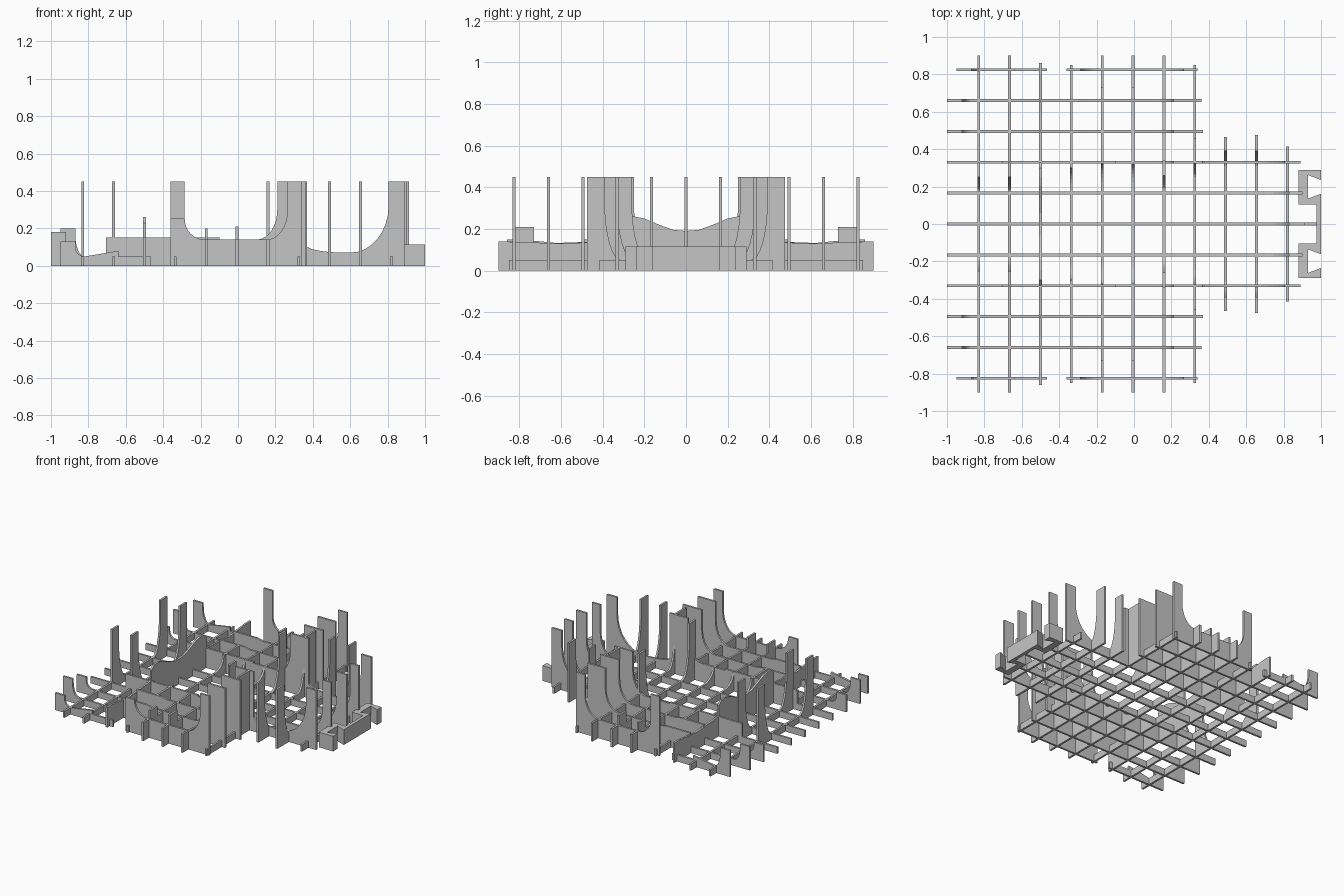
import bpy
import bmesh
from math import sin, cos, pi

cube = bpy.data.objects.get("Cube")
if cube:
    bpy.data.objects.remove(cube, do_unlink=True)

# Shared dimensions
THICK = 0.015
TALL = 0.45      # full height posts
STRIP = 0.05     # low base strips
WING = 0.14      # wing bed
WALL = 0.15      # dividing walls
PITCH = 0.165    # rib spacing

grey = bpy.data.materials.new("plain_grey")
grey.use_nodes = True
grey.diffuse_color = (0.56, 0.56, 0.56, 1)
grey.node_tree.nodes["Principled BSDF"].inputs["Base Color"].default_value = grey.diffuse_color


def plate(name, outline, place, direction):
    """Extrude a flat outline; place() maps outline points into space."""
    mesh = bpy.data.meshes.new(name)
    bm = bmesh.new()
    face = bm.faces.new([bm.verts.new(place(a, b)) for a, b in outline])
    extruded = bmesh.ops.extrude_face_region(bm, geom=[face])
    moved = [v for v in extruded["geom"] if isinstance(v, bmesh.types.BMVert)]
    bmesh.ops.translate(bm, verts=moved, vec=direction)
    bmesh.ops.recalc_face_normals(bm, faces=bm.faces[:])
    bm.to_mesh(mesh)
    bm.free()
    mesh.materials.append(grey)
    obj = bpy.data.objects.new(name, mesh)
    bpy.context.collection.objects.link(obj)


def fall(wall, top, end, floor, steps=8):
    """Quarter ellipse falling from a vertical wall to a flat floor."""
    angles = [pi / 2 * i / steps for i in range(steps + 1)]
    return [(wall + (end - wall) * (1 - cos(a)), floor + (top - floor) * (1 - sin(a)))
            for a in angles]


def rise(start, floor, wall, top):
    return fall(wall, top, start, floor)[::-1]


def close(top):
    return [(top[0][0], 0)] + top + [(top[-1][0], 0)]


def long_rib(name, y, top):
    plate(name, close(top), lambda a, b: (a, y - THICK / 2, b), (0, THICK, 0))


def cross_rib(name, x, half):
    """Half profile runs from the middle outwards and is mirrored."""
    top = [(-t, z) for t, z in half[::-1] if t > 0] + half
    plate(name, close(top), lambda a, b: (x - THICK / 2, a, b), (THICK, 0, 0))


def step(t, low, high):
    return [(t, low), (t, high)]


def tail_bed(end, height):
    """Raised tail stop falling into the tail bed."""
    stop = end + 0.08
    return [(end, height), (stop, height)] + fall(stop, height - 0.03, stop + 0.05, STRIP)


def wing_post(inner, end):
    """Wing bed curving up into the leading post."""
    return rise(inner - 0.11, WING, inner, 0.3) + [(inner, TALL), (end, TALL)]


# Ribs along the length
for side, word in ((-1, "right"), (1, "left")):
    # outermost ribs: a tail piece and a wing piece, taller on the left
    y = side * PITCH * 5
    stop, rear = (0.2, TALL) if side > 0 else (0.13, 0.255)
    long_rib(word + "_tail_tip_rib", y,
             tail_bed(-0.95, stop) + step(-0.64, 0.08, STRIP) + [(-0.465, STRIP)])
    long_rib(word + "_wing_tip_rib", y,
             [(-0.36, rear), (-0.285, rear)] + fall(-0.285, 0.25, -0.18, WING)
             + wing_post(0.265, 0.34))

    # wing ribs
    for n, stop, end in ((4, 0.18, 0.36), (3, 0.13, 0.37)):
        long_rib(word + "_wing_rib", side * PITCH * n,
                 tail_bed(-1, stop) + step(-0.5, STRIP, WALL)
                 + [(-0.3, WALL), (-0.25, WING)] + wing_post(0.21, end))

    # body side ribs with the nose well
    long_rib(word + "_body_side_rib", side * PITCH * 2,
             [(-1, STRIP)] + step(-0.705, STRIP, WALL) + step(-0.1, WALL, WING)
             + wing_post(0.21, 0.365) + fall(0.365, 0.11, 0.58, 0.07)
             + rise(0.6, 0.07, 0.805, 0.32) + [(0.805, TALL), (0.89, TALL)])

    # inner body ribs
    long_rib(word + "_body_rib", side * PITCH,
             [(-1, STRIP)] + rise(0.7, STRIP, 0.83, 0.25) + [(0.83, TALL), (0.9, TALL)])

long_rib("centre_rib", 0,
         [(-1, STRIP)] + rise(0.7, STRIP, 0.83, 0.25)
         + [(0.83, TALL)] + step(0.915, TALL, STRIP) + [(0.98, STRIP)])


# Ribs across the width
def body_post(inner, outer):
    """Body bed curving up into a post."""
    return [(0, STRIP)] + rise(inner - 0.08, STRIP, inner, 0.33) + [(inner, TALL), (outer, TALL)]


def cross_x(n):
    return n * PITCH - 0.005


for n in (-5, -4):
    cross_rib("tail_cross_rib", cross_x(n),
              body_post(0.25, 0.33) + [(0.33, STRIP), (0.9, STRIP)])

cross_rib("saddle_cross_rib", cross_x(-3),
          [(0, 0.19), (0.06, 0.195), (0.13, 0.22), (0.2, 0.25), (0.25, 0.26), (0.3, 0.26)]
          + step(0.33, 0.23, WALL) + [(0.6, 0.13), (0.8, WALL), (0.86, WALL)])

cross_rib("wing_rear_cross_rib", cross_x(-2),
          [(0, STRIP)] + rise(0.2, STRIP, 0.3, WALL) + step(0.5, WALL, STRIP)
          + [(0.85, STRIP)])

for n, block in ((-1, 0.2), (0, 0.21)):
    cross_rib("wing_cross_rib", cross_x(n),
              [(0, STRIP)] + rise(0.2, STRIP, 0.32, WING) + step(0.73, 0.13, block)
              + step(0.82, block, WING) + [(0.9, WING)])

cross_rib("wing_front_cross_rib", cross_x(1),
          body_post(0.26, 0.34) + [(0.34, WING), (0.6, 0.13), (0.9, WING)])
cross_rib("wing_post_cross_rib", cross_x(2),
          body_post(0.33, 0.46) + [(0.46, STRIP), (0.85, STRIP)])

for n, outer in ((3, 0.465), (4, 0.475)):
    cross_rib("nose_cross_rib", cross_x(n), body_post(0.39, outer))
cross_rib("nose_end_cross_rib", cross_x(5), [(0, STRIP), (0.415, STRIP)])

# Nose bracket with two dovetail sockets
half = [(0.975, 0.105), (0.88, 0.105), (0.88, 0.29), (1, 0.29),
        (1, 0.235), (0.93, 0.262), (0.93, 0.135), (1, 0.162)]
plate("nose_bracket", half + [(x, -y) for x, y in half[::-1]],
      lambda a, b: (a, b, 0), (0, 0, 0.115))
